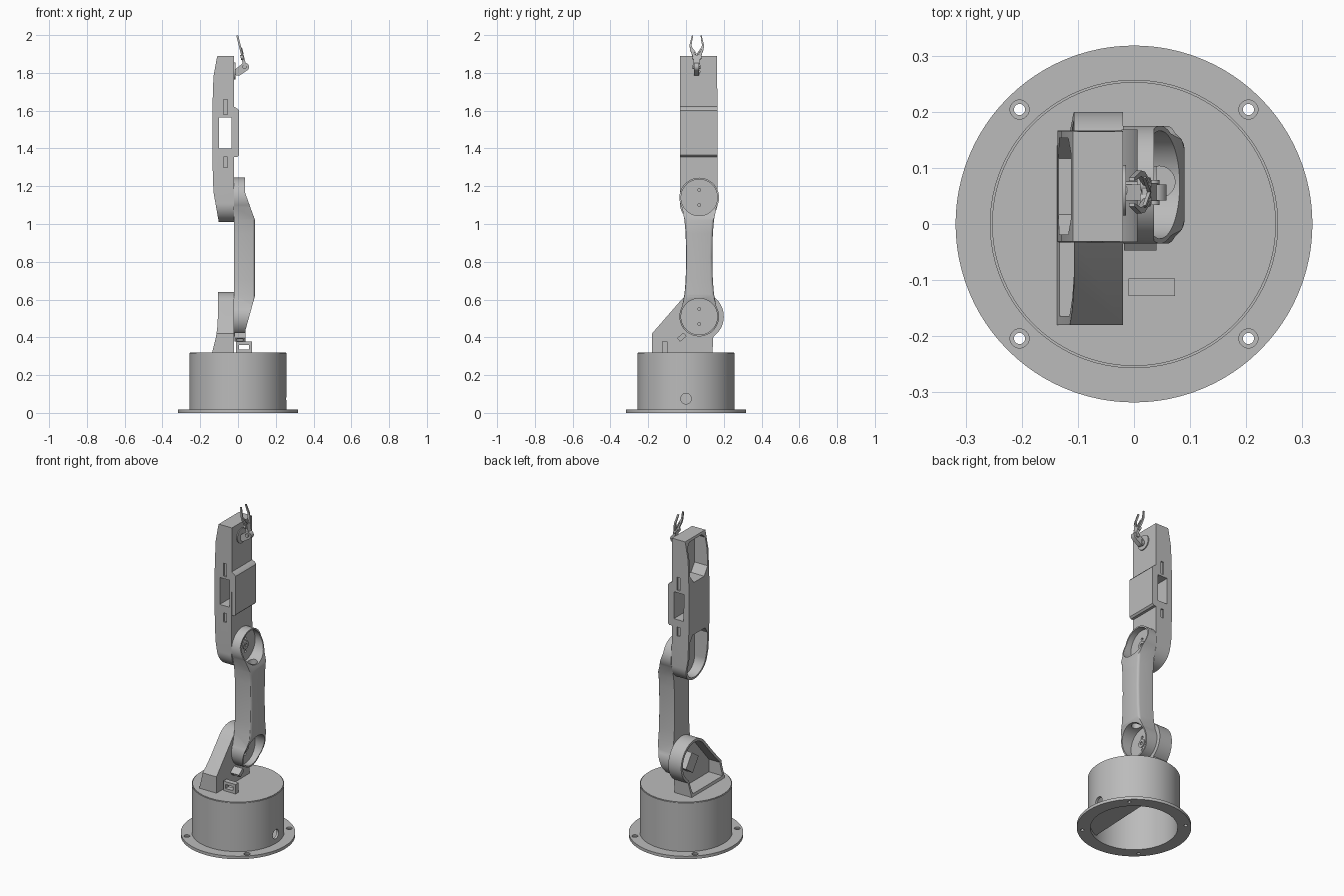
import bpy, bmesh, math
from mathutils import Matrix, Vector

cube = bpy.data.objects.get("Cube")
if cube:
    bpy.data.objects.remove(cube, do_unlink=True)

grey = bpy.data.materials.new("plain_grey")
grey.use_nodes = True
grey.diffuse_color = (0.5, 0.5, 0.5, 1)
grey.node_tree.nodes["Principled BSDF"].inputs["Base Color"].default_value = (0.5, 0.5, 0.5, 1)
parts = []


def prism(name, pts, axis, lo, hi):
    """Extrude a 2D outline along an axis (x: y,z / y: x,z / z: x,y)."""
    k = "xyz".index(axis)
    bm = bmesh.new()
    verts = []
    for p in pts:
        co = list(p)
        co.insert(k, lo)
        verts.append(bm.verts.new(co))
    face = bm.faces.new(verts)
    new = bmesh.ops.extrude_face_region(bm, geom=[face])["geom"]
    shift = Vector((0, 0, 0))
    shift[k] = hi - lo
    bmesh.ops.translate(bm, verts=[g for g in new if isinstance(g, bmesh.types.BMVert)], vec=shift)
    bmesh.ops.recalc_face_normals(bm, faces=bm.faces)
    mesh = bpy.data.meshes.new(name)
    bm.to_mesh(mesh)
    bm.free()
    mesh.materials.append(grey)
    ob = bpy.data.objects.new(name, mesh)
    bpy.context.collection.objects.link(ob)
    parts.append(ob)
    return ob


def arc(cu, cv, r, a0, a1, n=32):
    step = math.radians(a1 - a0) / n
    a = math.radians(a0)
    return [(cu + r * math.cos(a + step * i), cv + r * math.sin(a + step * i)) for i in range(n + 1)]


def cyl(name, axis, cu, cv, r, lo, hi, n=48):
    return prism(name, arc(cu, cv, r, 0, 360, n)[:-1], axis, lo, hi)


def box(name, x0, x1, y0, y1, z0, z1):
    return prism(name, [(x0, y0), (x1, y0), (x1, y1), (x0, y1)], "z", z0, z1)


def combine(ob, tool, op="DIFFERENCE"):
    """Apply a boolean and throw the tool away."""
    mod = ob.modifiers.new("bool", "BOOLEAN")
    mod.operation, mod.solver, mod.object = op, "EXACT", tool
    bpy.context.view_layer.objects.active = ob
    bpy.ops.object.modifier_apply(modifier=mod.name)
    parts.remove(tool)
    bpy.data.objects.remove(tool, do_unlink=True)


def turn(ob, angle, axis, pivot):
    p = Vector(pivot)
    ob.data.transform(Matrix.Translation(p) @ Matrix.Rotation(math.radians(angle), 4, axis) @ Matrix.Translation(-p))


JY, LOW, HIGH = 0.07, 0.51, 1.14   # joint axes

# Hollow round base with bolt flange and cable hole
body = cyl("base_body", "z", 0, 0, 0.257, 0.0, 0.316, 96)
combine(body, cyl("cavity", "z", 0, 0, 0.243, -0.1, 0.3, 96))
combine(body, cyl("cable_hole", "x", 0, 0.075, 0.028, 0.2, 0.3))
cyl("base_lid", "z", 0, 0, 0.253, 0.305, 0.32, 96)
flange = cyl("base_flange", "z", 0, 0, 0.318, 0.0, 0.018, 96)
combine(flange, cyl("cavity", "z", 0, 0, 0.243, -0.1, 0.1, 96))
for sx in (-1, 1):
    for sy in (-1, 1):
        combine(flange, cyl("bolt_hole", "z", sx * 0.204, sy * 0.204, 0.01, -0.1, 0.1, 24))
        combine(flange, cyl("counterbore", "z", sx * 0.204, sy * 0.204, 0.017, 0.009, 0.1, 24))
prism("base_shelf", arc(0, 0, 0.245, -70, 65), "z", 0.02, 0.035)


# Shoulder bracket, hollow on its outer side
def bracket(inset):
    return ([(-0.18 + inset, 0.32 + inset), (-0.18 + inset, 0.42 - inset * 0.4)]
            + arc(JY, LOW, 0.13 - inset, 135, -55) + [(0.14 - inset, 0.32 + inset)])


shoulder = prism("shoulder_bracket", bracket(0), "x", -0.2, -0.02)
combine(shoulder, prism("side_shape", [(-0.02, 0.3), (-0.02, 0.7), (-0.107, 0.7), (-0.107, 0.5),
                                       (-0.11, 0.45), (-0.117, 0.4), (-0.137, 0.32), (-0.137, 0.3)],
                        "y", -0.4, 0.4), "INTERSECT")
combine(shoulder, prism("recess", bracket(0.016), "x", -0.3, -0.04))
servo = box("shoulder_servo", -0.085, -0.035, 0.02, 0.1, 0.44, 0.54)
turn(servo, 35, "X", (0, 0.06, 0.49))

# Lower arm: rounded ends, narrow neck, sloped outer face
half = [(0.078, 1.02), (0.072, 0.95), (0.069, 0.825), (0.072, 0.7), (0.078, 0.63)]
outline = (arc(JY, HIGH, 0.105, 210, -30) + [(JY + w, z) for w, z in half]
           + arc(JY, LOW, 0.105, 30, -210) + [(JY - w, z) for w, z in reversed(half)])
lower = prism("lower_arm", outline, "x", -0.02, 0.2)
combine(lower, prism("side_shape", [(-0.1, 0.3), (0.04, 0.3), (0.04, 0.44), (0.09, 0.62), (0.09, 1.02),
                                    (0.036, 1.17), (0.036, 1.3), (-0.1, 1.3)], "y", -0.4, 0.4), "INTERSECT")
bm = bmesh.new()
bm.from_mesh(lower.data)
rim = []
for e in bm.edges:
    a, b = (v.co for v in e.verts)
    if min(a.x, b.x) > 0.089 and abs(a.z - b.z) > abs(a.y - b.y):
        rim.append(e)
bmesh.ops.bevel(bm, geom=rim, offset=0.014, segments=3, profile=0.5, affect="EDGES")
bm.to_mesh(lower.data)
bm.free()
combine(lower, cyl("wire_channel", "z", 0.045, 0.075, 0.028, 0.5, 1.14))
for z in (LOW, HIGH):
    combine(lower, cyl("recess", "x", JY, z, 0.096, 0.0, 0.3, 64))
    for dz in (-0.04, 0.04):
        combine(lower, cyl("screw_hole", "x", JY, z + dz, 0.008, -0.012, 0.1, 16))
    hub = cyl("joint_hub", "x", JY, z, 0.025, -0.005, 0.006, 32)
    combine(hub, cyl("hub_hole", "x", JY, z, 0.01, 0.0, 0.1, 16))

# Cable clips on the lid and under the lower arm
clip = box("base_clip", -0.01, 0.073, -0.128, -0.097, 0.318, 0.378)
combine(clip, box("slot", 0.006, 0.057, -0.2, 0.0, 0.336, 0.36))
clip = box("arm_clip", -0.018, 0.04, -0.045, 0.0, 0.39, 0.415)
combine(clip, box("slot", -0.004, 0.026, -0.1, 0.1, 0.396, 0.408))
turn(clip, 40, "X", (0, -0.02, 0.402))

# Upper arm with two outer recesses and a window through the middle
UY = 0.067
upper = prism("upper_arm", arc(UY, 1.11, 0.1, -180, 0) + [(UY + 0.098, 1.89), (UY - 0.098, 1.89)],
              "x", -0.2, -0.02)
combine(upper, prism("side_shape", [(-0.02, 1.0), (-0.02, 1.9), (-0.106, 1.9), (-0.112, 1.88), (-0.13, 1.78),
                                    (-0.136, 1.6), (-0.136, 1.35), (-0.13, 1.17), (-0.1, 1.0)],
                     "y", -0.4, 0.4), "INTERSECT")
combine(upper, prism("recess", arc(UY, 1.11, 0.086, -180, 0) + [(UY + 0.086, 1.27), (UY + 0.06, 1.31),
                                                               (UY - 0.06, 1.31), (UY - 0.086, 1.27)],
                     "x", -0.3, -0.045))
combine(upper, prism("recess", [(UY - 0.086, 1.68), (UY - 0.05, 1.63), (UY + 0.05, 1.63), (UY + 0.086, 1.68),
                                (UY + 0.086, 1.85), (UY + 0.06, 1.876), (UY - 0.06, 1.876), (UY - 0.086, 1.85)],
                     "x", -0.3, -0.045))
combine(upper, box("window", -0.101, -0.034, -0.4, 0.4, 1.4, 1.565))
for y in (UY - 0.1, UY + 0.1):
    for z0, z1 in ((1.3, 1.355), (1.58, 1.66)):
        combine(upper, box("slot", -0.076, -0.056, y - 0.01, y + 0.01, z0, z1))
prism("upper_arm_cover", [(-0.022, 1.355), (-0.004, 1.355), (0.006, 1.365), (0.006, 1.6), (-0.002, 1.61),
                          (-0.022, 1.622)], "y", -0.032, 0.168)

# Wrist: horn disc, small servo and angled link
cyl("wrist_disc", "x", 0.06, 1.81, 0.045, -0.025, -0.014)
cyl("wrist_shaft", "x", 0.06, 1.805, 0.016, -0.02, 0.006, 24)
link = prism("wrist_link", arc(0.0, 1.805, 0.02, 90, 270, 12) + arc(0.045, 1.805, 0.022, -90, 90, 12),
             "y", 0.042, 0.07)
turn(link, -36, "Y", (0, 0, 1.805))
cyl("wrist_pin", "y", 0.034, 1.832, 0.011, 0.034, 0.078, 24)

# Two-fingered gripper leaning back over the arm
GX, GY, GZ = 0.033, 0.057, 1.85
claw = [(0.006, 0.03), (0.016, 0.025), (0.036, 0.075), (0.038, 0.1), (0.026, 0.152), (0.02, 0.152),
        (0.028, 0.1), (0.022, 0.078)]
grip = [box("gripper_palm", GX - 0.008, GX + 0.008, GY - 0.016, GY + 0.016, GZ - 0.02, GZ + 0.045)]
for side, s in (("left", 1), ("right", -1)):
    grip.append(prism(side + "_finger", [(GY + s * a, GZ + b) for a, b in claw], "x", GX - 0.005, GX + 0.005))
    grip.append(cyl(side + "_gear", "x", GY + s * 0.013, GZ + 0.035, 0.013, GX - 0.011, GX + 0.004, 16))
    grip.append(prism(side + "_finger_link", [(GY + s * a, GZ + b) for a, b in
                      ((0.0, 0.05), (0.006, 0.046), (0.028, 0.08), (0.024, 0.086))], "x", GX + 0.003, GX + 0.009))
for ob in grip:
    turn(ob, -14, "Y", (GX, GY, GZ))

# Smooth curved walls, keep edges sharp
bpy.ops.object.select_all(action="DESELECT")
for ob in parts:
    ob.select_set(True)
bpy.context.view_layer.objects.active = parts[0]
bpy.ops.object.shade_smooth_by_angle(angle=math.radians(30))
